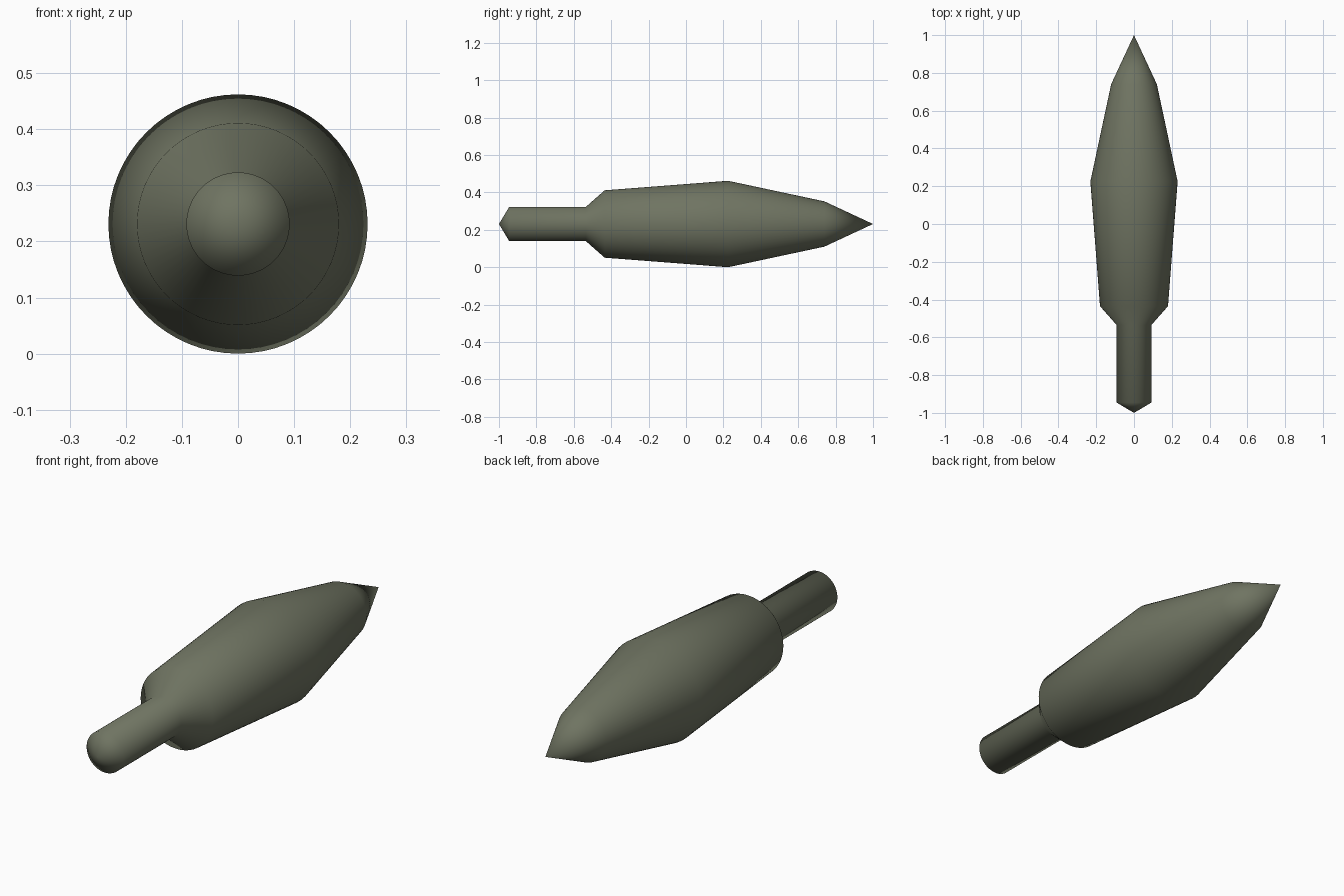
import bpy
import bmesh
from math import cos, sin, tau

cube = bpy.data.objects.get("Cube")
if cube:
    bpy.data.objects.remove(cube, do_unlink=True)

SIDES = 64
AXIS_Z = 0.231

# Single painted finish
olive = bpy.data.materials.new("olive_paint")
olive.use_nodes = True
colour = (0.16, 0.175, 0.122, 1)
olive.diffuse_color = colour
olive.node_tree.nodes["Principled BSDF"].inputs["Base Color"].default_value = colour


def lathe(name, tail_y, rings, nose_y):
    """Revolve (y, radius) rings about the long axis, closed by a point at each end."""
    bm = bmesh.new()
    tail = bm.verts.new((0, tail_y, AXIS_Z))
    nose = bm.verts.new((0, nose_y, AXIS_Z))
    loops = []
    for y, r in rings:
        loops.append([bm.verts.new((r * cos(tau * i / SIDES), y, AXIS_Z + r * sin(tau * i / SIDES)))
                      for i in range(SIDES)])
    for i in range(SIDES):
        j = (i + 1) % SIDES
        bm.faces.new((tail, loops[0][i], loops[0][j]))
        bm.faces.new((nose, loops[-1][j], loops[-1][i]))
        for a, b in zip(loops, loops[1:]):
            bm.faces.new((a[i], b[i], b[j], a[j]))
    bmesh.ops.recalc_face_normals(bm, faces=bm.faces)
    for face in bm.faces:
        face.smooth = True
    mesh = bpy.data.meshes.new(name)
    bm.to_mesh(mesh)
    bm.free()
    mesh.materials.append(olive)
    obj = bpy.data.objects.new(name, mesh)
    bpy.context.collection.objects.link(obj)
    return obj


# Tail stem, shoulder, swelling body and pointed nose in one skin
lathe("pointed_body", -1.0,
      [(-0.945, 0.092), (-0.535, 0.092), (-0.435, 0.18),
       (0.225, 0.231), (0.74, 0.121)], 1.0)
